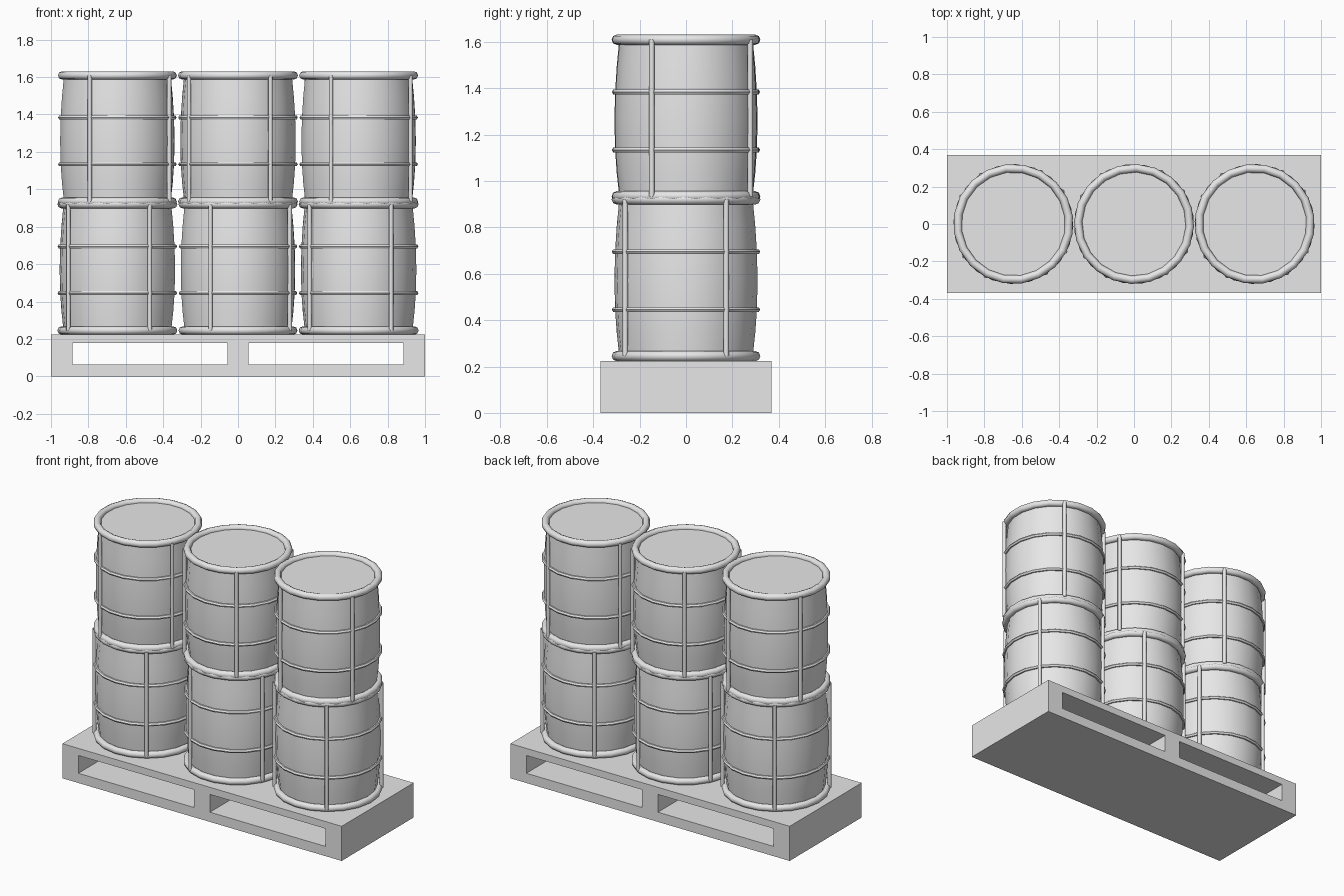
import bpy, bmesh, math

if "Cube" in bpy.data.objects:
    bpy.data.objects.remove(bpy.data.objects["Cube"])

SIDES = 20
grey = bpy.data.materials.new("plain_grey")
grey.diffuse_color = (0.8, 0.8, 0.8, 1)
grey.use_nodes = True
grey.node_tree.nodes["Principled BSDF"].inputs["Base Color"].default_value = grey.diffuse_color


def finish(name, bm, smooth=True):
    bmesh.ops.recalc_face_normals(bm, faces=bm.faces)
    me = bpy.data.meshes.new(name)
    bm.to_mesh(me)
    bm.free()
    me.materials.append(grey)
    ob = bpy.data.objects.new(name, me)
    bpy.context.collection.objects.link(ob)
    if smooth:
        bpy.ops.object.select_all(action='DESELECT')
        bpy.context.view_layer.objects.active = ob
        ob.select_set(True)
        bpy.ops.object.shade_smooth_by_angle(angle=math.radians(50))
    return ob


def lathe(bm, profile, closed):
    """Revolve (radius, height) points about z; closed joins last to first, else caps both ends."""
    rings = [[bm.verts.new((r * math.cos(a), r * math.sin(a), z))
              for a in (2 * math.pi * i / SIDES for i in range(SIDES))]
             for r, z in profile]
    pairs = list(zip(rings, rings[1:]))
    if closed:
        pairs.append((rings[-1], rings[0]))
    for lo, hi in pairs:
        for i in range(SIDES):
            j = (i + 1) % SIDES
            bm.faces.new((lo[i], lo[j], hi[j], hi[i]))
    if not closed:
        bm.faces.new(rings[0])
        bm.faces.new(rings[-1])


def hoop(bm, radius, thick, z, n):
    lathe(bm, [(radius + thick * math.cos(2 * math.pi * k / n),
                z + thick * math.sin(2 * math.pi * k / n)) for k in range(n)], True)


def drum(name, x, z, turn):
    parts = []
    # bulging body with flat lid and base
    bm = bmesh.new()
    lathe(bm, [(0.288, 0), (0.299, 0.1), (0.306, 0.2), (0.309, 0.325),
               (0.306, 0.45), (0.299, 0.56), (0.288, 0.675)], False)
    parts.append(finish(name + "_body", bm))
    # thick end rims and thin middle hoops
    bm = bmesh.new()
    for h in (0, 0.675):
        hoop(bm, 0.299, 0.022, h, 8)
    for h in (0.2, 0.45):
        hoop(bm, 0.308, 0.012, h, 6)
    parts.append(finish(name + "_hoops", bm))
    # four upright rods
    bm = bmesh.new()
    for k in range(4):
        a = k * math.pi / 2
        rod = bmesh.ops.create_cone(bm, cap_ends=True, segments=8, radius1=0.012,
                                    radius2=0.012, depth=0.675)["verts"]
        bmesh.ops.translate(bm, verts=rod,
                            vec=(0.314 * math.cos(a), 0.314 * math.sin(a), 0.3375))
    parts.append(finish(name + "_rods", bm))
    for ob in parts:
        ob.location = (x, 0, z)
        ob.rotation_euler.z = math.radians(turn)


# two layers of three drums, turned alternately
for layer, z in enumerate((0.245, 0.934)):
    for col, x in enumerate((-0.645, 0, 0.645)):
        drum(f"drum_{layer + 1}_{col + 1}", x, z,
             -28 if (layer + col) % 2 else 33.5)

# pallet: front outline with two fork openings, extruded to the back
xs = (-1, -0.885, -0.057, 0.057, 0.885, 1)
zs = (0, 0.063, 0.178, 0.224)
bm = bmesh.new()
grid = [[bm.verts.new((x, -0.368, z)) for z in zs] for x in xs]
for i in range(5):
    for j in range(3):
        if j == 1 and i in (1, 3):
            continue
        bm.faces.new((grid[i][j], grid[i + 1][j], grid[i + 1][j + 1], grid[i][j + 1]))
back = bmesh.ops.extrude_face_region(bm, geom=bm.faces[:], use_keep_orig=True)["geom"]
bmesh.ops.translate(bm, verts=[g for g in back if isinstance(g, bmesh.types.BMVert)],
                    vec=(0, 0.736, 0))
finish("pallet", bm, smooth=False)
